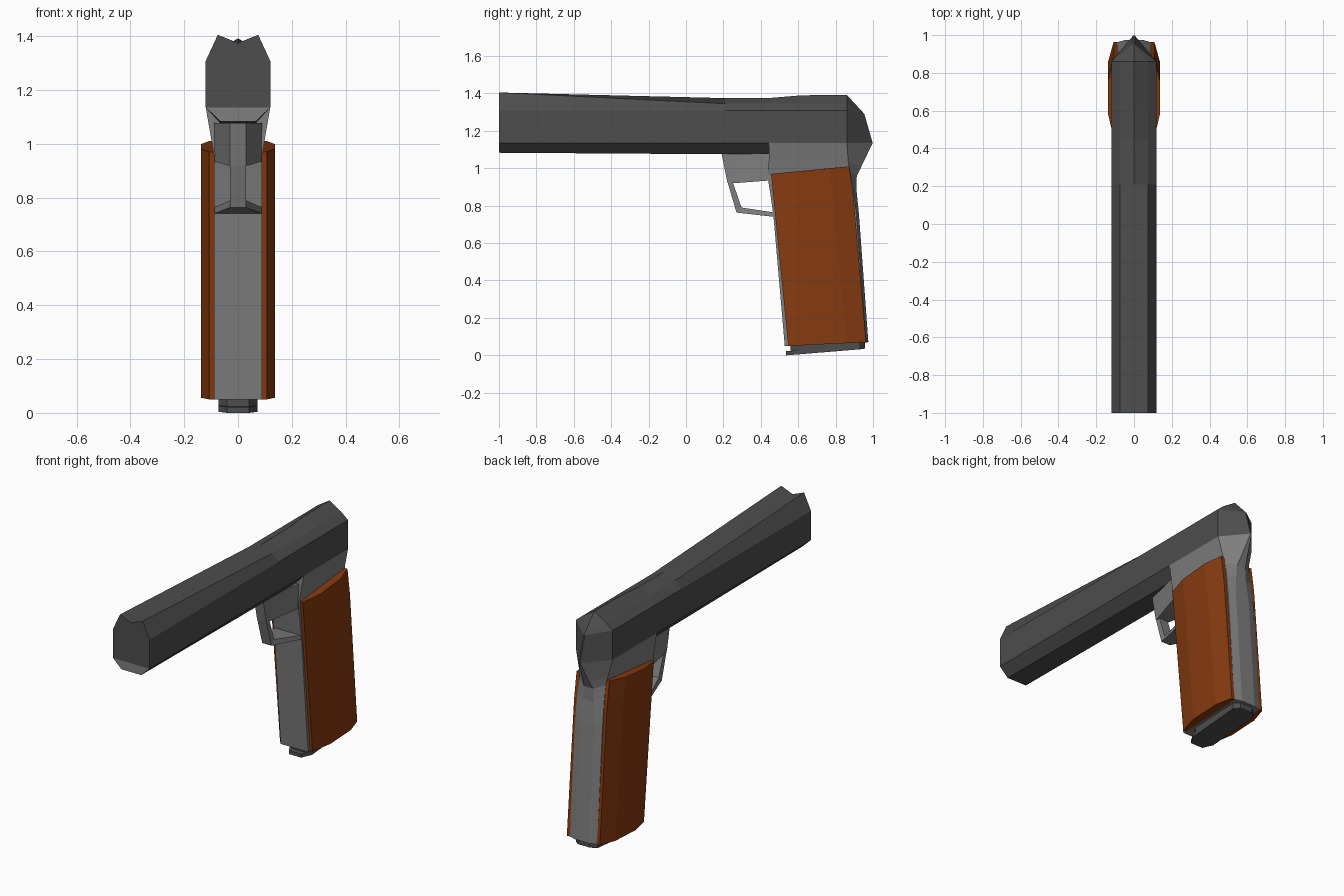
import bpy, bmesh


def material(name, rgb):
    m = bpy.data.materials.new(name)
    m.diffuse_color = (*rgb, 1)
    return m


DARK = material("dark steel", (0.075, 0.075, 0.075))
GREY = material("grey steel", (0.21, 0.21, 0.21))
WOOD = material("brown wood", (0.24, 0.043, 0.005))


def loft(name, rings, mats):
    """Skin a list of equal-length rings and cap both ends."""
    bm = bmesh.new()
    loops = [[bm.verts.new(p) for p in r] for r in rings]
    n = len(rings[0])
    for a, b in zip(loops, loops[1:]):
        for i in range(n):
            j = (i + 1) % n
            bm.faces.new((a[i], a[j], b[j], b[i]))
    bm.faces.new(loops[0][::-1])
    bm.faces.new(loops[-1])
    bmesh.ops.remove_doubles(bm, verts=bm.verts, dist=0.0005)
    bmesh.ops.recalc_face_normals(bm, faces=bm.faces)
    me = bpy.data.meshes.new(name)
    bm.to_mesh(me)
    bm.free()
    for m in mats:
        me.materials.append(m)
    ob = bpy.data.objects.new(name, me)
    bpy.context.collection.objects.link(ob)
    return ob


def mirrored(half):
    """Close a half outline across x = 0; points on the axis are kept once."""
    return half + [(-x, y, z) for x, y, z in reversed(half) if x > 0]


# Slide: straight sides, bevelled shoulders, centre line turning from groove to ridge
slide = []
for y, edge, centre in [(-1, 1.405, 1.375), (0.21, 1.345, 1.375), (0.45, 1.345, 1.376),
                        (0.62, 1.345, 1.39), (0.86, 1.345, 1.392)]:
    slide.append(mirrored([(0.12, y, 1.135), (0.12, y, 1.308), (0.075, y, edge), (0, y, centre)]))
# pointed rear
slide.append(mirrored([(0.004, 0.998, 1.135), (0.004, 0.955, 1.285),
                       (0.003, 0.953, 1.29), (0, 0.952, 1.292)]))
loft("slide", slide, [DARK])

# Dust cover under the slide, with a lighter nose face
cover = loft("dust_cover",
             [mirrored([(0.12, y, 1.135), (0.065, y, z)])
              for y, z in [(-1, 1.083), (0.2, 1.075), (0.445, 1.075)]], [DARK, GREY])
for p in cover.data.polygons:
    if p.normal.y < -0.9:
        p.material_index = 1

# Grip frame: rings from the butt up to the flared tail (front, side rear, spine)
frame = [
    [(0.09, 0.528, 0.05), (0.09, 0.962, 0.07), (0.045, 0.975, 0.07)],
    [(0.09, 0.468, 0.74), (0.09, 0.91, 0.76), (0.045, 0.925, 0.75)],
    [(0.09, 0.447, 0.89), (0.088, 0.892, 0.90), (0.035, 0.912, 0.88)],
    [(0.09, 0.435, 0.96), (0.085, 0.876, 0.98), (0.03, 0.913, 0.96)],
    [(0.10, 0.442, 1.02), (0.095, 0.868, 1.03), (0.02, 0.938, 1.01)],
    [(0.12, 0.445, 1.135), (0.12, 0.86, 1.135), (0.004, 0.998, 1.135)],
]
loft("grip_frame", [mirrored(r) for r in frame], [GREY])

# Wedge joining the frame to the trigger guard
loft("frame_front",
     [mirrored([(w, yt, 1.078), (w, yb, zb)])
      for w, yt, yb, zb in [(0.03, 0.19, 0.222, 0.92), (0.04, 0.24, 0.255, 0.92),
                            (0.09, 0.45, 0.45, 0.935)]], [GREY])

# Trigger guard: outer and inner edge, half width
guard = [((0.218, 0.94), (0.252, 0.92), 0.03),
         ((0.27, 0.763), (0.297, 0.79), 0.03),
         ((0.475, 0.74), (0.475, 0.763), 0.09)]
loft("trigger_guard", [mirrored([(w, *o), (w, *i)]) for o, i, w in guard], [GREY])

# Wooden grip panels: front-to-rear strips, bulging in the middle
top = [(0.455, 0.97), (0.58, 0.982), (0.76, 0.999), (0.872, 1.01)]
mid = [(0.468, 0.84), (0.595, 0.845), (0.785, 0.85), (0.895, 0.855)]
low = [(0.547, 0.05), (0.67, 0.056), (0.86, 0.065), (0.963, 0.07)]
bulge = [0.107, 0.137, 0.137, 0.108]
for side, label in ((1, "right"), (-1, "left")):
    rings = [[(side * x, *p) for x, p in zip(bulge, row)] +
             [(side * 0.086, *row[3]), (side * 0.086, *row[0])]
             for row in (top, mid, low)]
    loft(label + "_grip_panel", rings, [WOOD])

# Magazine body and its floor plate, narrowed at the front
loft("magazine",
     [mirrored([(0.04, 0.56, z0), (0.072, 0.61, z0 + 0.004), (0.072, 0.93, z0 + 0.022),
                (0.04, 0.957, z0 + 0.024)]) for z0 in (0.018, 0.06)], [DARK])
loft("magazine_floor",
     [mirrored([(0.04, 0.535, z0), (0.072, 0.59, z0 + 0.004), (0.072, 0.93, z0 + 0.032),
                (0.04, 0.957, z0 + 0.036)]) for z0 in (0.0, 0.022)], [DARK])
